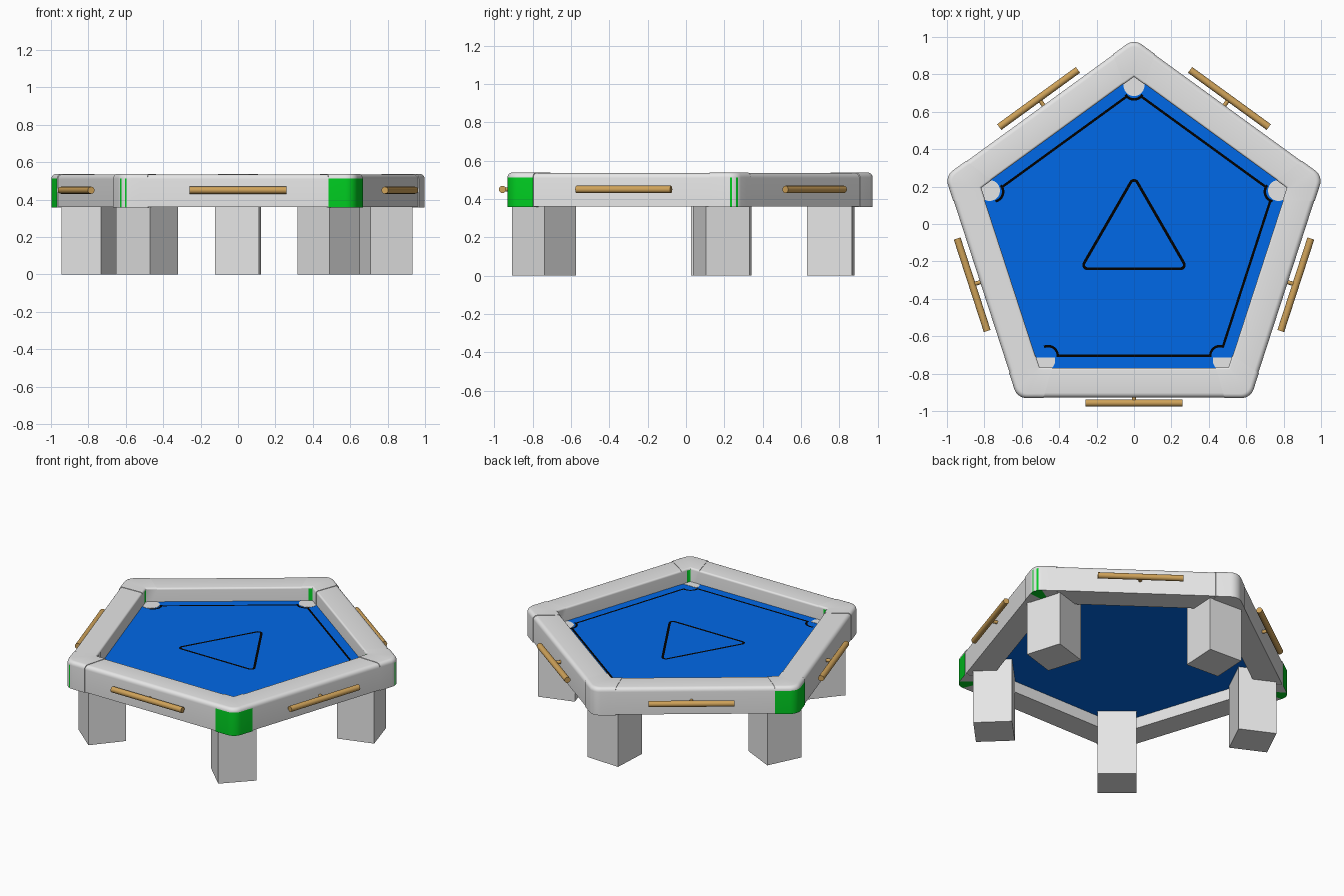
import bpy, bmesh, math
from mathutils import Vector, Matrix

if "Cube" in bpy.data.objects:
    bpy.data.objects.remove(bpy.data.objects["Cube"])

CY = -0.072          # pentagon centre in y
IN_R = 0.862         # inner corner radius of the frame
C36 = math.cos(math.radians(36))
FELT_Z = 0.445


def material(name, rgb):
    m = bpy.data.materials.new(name)
    m.diffuse_color = (*rgb, 1)
    m.use_nodes = True
    m.node_tree.nodes["Principled BSDF"].inputs["Base Color"].default_value = m.diffuse_color
    return m


GREY = material("light_grey", (0.79, 0.79, 0.79))
BLUE = material("felt_blue", (0.0, 0.14, 0.8))
BLACK = material("line_black", (0.0, 0.0, 0.0))
WOOD = material("wood", (0.62, 0.36, 0.10))
GREEN = material("corner_green", (0.0, 0.6, 0.015))


def make(name, bm, mats, smooth=False):
    bmesh.ops.remove_doubles(bm, verts=bm.verts, dist=1e-5)
    bmesh.ops.recalc_face_normals(bm, faces=bm.faces)
    me = bpy.data.meshes.new(name)
    bm.to_mesh(me)
    bm.free()
    for m in mats:
        me.materials.append(m)
    ob = bpy.data.objects.new(name, me)
    bpy.context.collection.objects.link(ob)
    if smooth:
        bpy.context.view_layer.objects.active = ob
        ob.select_set(True)
        bpy.ops.object.shade_smooth_by_angle(angle=math.radians(35))
        ob.select_set(False)
    return ob


def polar(r, deg):
    a = math.radians(deg)
    return Vector((r * math.cos(a), CY + r * math.sin(a)))


def corner(k, r):
    return polar(r, 90 - 72 * k)


def frame_piece(name, stations, z0, z1, green=None):
    """Sweep a round-topped section through (inner, outer) point pairs.
    green(strip, kind) tells which wall and underside faces are green."""
    bm = bmesh.new()
    rows = []
    for p, q in stations:
        d = (q - p).normalized()
        pts = [(p, z0)]
        for i in range(6):
            a = math.radians(18 * i)
            pts.append((p + d * 0.012 * (1 - math.cos(a)), z1 - 0.012 * (1 - math.sin(a))))
        for i in range(5, -1, -1):
            a = math.radians(18 * i)
            pts.append((q - d * 0.026 * (1 - math.cos(a)), z1 - 0.026 * (1 - math.sin(a))))
        pts.append((q, z0))
        rows.append([bm.verts.new((v.x, v.y, z)) for v, z in pts])
    n = len(rows[0])
    kinds = {0: "inner", n - 2: "outer", n - 1: "under"}
    for s, (a, b) in enumerate(zip(rows, rows[1:])):
        for i in range(n):
            j = (i + 1) % n
            f = bm.faces.new((a[i], a[j], b[j], b[i]))
            if green and i in kinds and green(s, kinds[i]):
                f.material_index = 1
    bm.faces.new(rows[0])
    bm.faces.new(rows[-1])
    make(name, bm, [GREY, GREEN], True)


def ribbon(name, pts, w, closed=False):
    """Flat painted line along a path."""
    bm = bmesh.new()
    n = len(pts)
    pairs = []
    for i, p in enumerate(pts):
        a = pts[i - 1] if closed or i > 0 else p
        b = pts[(i + 1) % n] if closed or i < n - 1 else p
        t = (b - a).normalized()
        s = Vector((-t.y, t.x)) * w / 2
        pairs.append([bm.verts.new((*v, FELT_Z + 0.003)) for v in (p - s, p + s)])
    for i in range(n if closed else n - 1):
        a, b = pairs[i], pairs[(i + 1) % n]
        bm.faces.new((a[0], b[0], b[1], a[1]))
    make(name, bm, [BLACK])


def prism(name, pts, z0, z1, mat):
    bm = bmesh.new()
    f = bm.faces.new([bm.verts.new((p.x, p.y, z0)) for p in pts])
    ext = bmesh.ops.extrude_face_region(bm, geom=[f])["geom"]
    bmesh.ops.translate(bm, vec=(0, 0, z1 - z0),
                        verts=[v for v in ext if isinstance(v, bmesh.types.BMVert)])
    make(name, bm, [mat])


# Playing surface
prism("felt", [corner(k, 0.90) for k in range(5)], FELT_Z - 0.01, FELT_Z, BLUE)

LEG_TWIST = (-3, -1, 10, -4, -8)
HANDLE_SHIFT = (-0.024, -0.027, 0, 0.027, 0.024)   # along the rail

for k in range(5):
    ang = 90 - 72 * k

    # Leg, slightly twisted
    rad = polar(1, ang + LEG_TWIST[k]) - Vector((0, CY))
    tan = Vector((-rad.y, rad.x))
    c = corner(k, 0.827)
    prism(f"leg_{k}", [c + rad * a * 0.118 + tan * b * 0.118
                       for a, b in ((1, 1), (1, -1), (-1, -1), (-1, 1))],
          0, FELT_Z - 0.01, GREY)

    # Straight rail to the next corner
    pi, pj = corner(k, IN_R), corner(k + 1, IN_R)
    e = (pj - pi).normalized()
    qi, qj = corner(k, 0.856 / C36), corner(k + 1, 0.856 / C36)
    frame_piece(f"rail_{k}", [(pi + e * 0.05, qi + e * 0.12), (pj - e * 0.05, qj - e * 0.12)],
                0.36, 0.535)

    # Rounded corner block, barely proud of the rails, green on some walls
    e0 = (corner(k - 1, 1) - corner(k, 1)).normalized()
    p, q = corner(k, IN_R - 0.003), corner(k, 0.859 / C36)
    r = 0.07
    arc_c = corner(k, 0.859 / C36 - r / C36)
    st = [(p + e0 * 0.067, q + e0 * 0.14), (p + e0 * 0.025, q + e0 * 0.1)]
    for i in range(9):
        a = math.radians(ang + 36 - 9 * i)
        st.append((p, arc_c + r * Vector((math.cos(a), math.sin(a)))))
    st.append((p + e * 0.067, q + e * 0.14))

    def green(s, kind, k=k):
        if kind == "inner":
            return s == 1
        if kind == "under":
            return k in (1, 2, 4) and 2 <= s <= 9
        return k in (2, 4) or (k in (1, 3) and s in (4, 7))
    frame_piece(f"corner_block_{k}", st, 0.357, 0.538, green)

    # Pocket plate
    c = corner(k, 0.812)
    pts = []
    for i in range(24):
        a = math.tau * i / 24
        v = c + 0.056 * Vector((math.cos(a), math.sin(a)))
        if k in (2, 3):
            v.y = min(v.y, -0.715)
        pts.append(v)
    clean = [v for i, v in enumerate(pts) if (v - pts[i - 1]).length > 1e-4]
    prism(f"pocket_{k}", clean, FELT_Z - 0.002, FELT_Z + 0.002, GREY)

    # Painted pocket arc and border line
    v0, v1 = corner(k, 0.782), corner(k + 1, 0.782)
    if k in (0, 1, 4):
        v0_arc = corner(k, 0.79)
    else:
        v0_arc = v0
    ribbon(f"pocket_arc_{k}", [v0_arc + 0.052 * Vector((math.cos(a), math.sin(a))) for a in
                               (math.radians(ang + 180 - 60 + 10 * i) for i in range(13))], 0.013)
    if k != 3:
        ribbon(f"border_line_{k}", [v0 + e * 0.053, v1 - e * 0.053], 0.013)

    # Handle bar and its stub
    out = Vector((-e.y, e.x))
    out3, e3 = Vector((*out, 0)), Vector((*e, 0))
    dist = 0.885 if k == 2 else 0.901
    centre = Vector((0, CY, 0.45)) + e3 * HANDLE_SHIFT[k]
    bm = bmesh.new()
    for pos, axis, rr, length in ((centre + out3 * dist, e3, 0.019, 0.52),
                                  (centre + out3 * (dist - 0.03), out3, 0.011, 0.06)):
        m = Matrix.Translation(pos) @ axis.to_track_quat('Z', 'Y').to_matrix().to_4x4()
        bmesh.ops.create_cone(bm, cap_ends=True, segments=16, radius1=rr, radius2=rr,
                              depth=length, matrix=m)
    make(f"handle_{k}", bm, [WOOD], True)

# Painted triangle with rounded corners
tri = []
for base in (90, 210, 330):
    cc = Vector((0, -0.075)) + 0.288 * Vector((math.cos(math.radians(base)),
                                              math.sin(math.radians(base))))
    for i in range(7):
        a = math.radians(base - 60 + 20 * i)
        tri.append(cc + 0.02 * Vector((math.cos(a), math.sin(a))))
ribbon("rack_triangle", tri, 0.015, closed=True)
